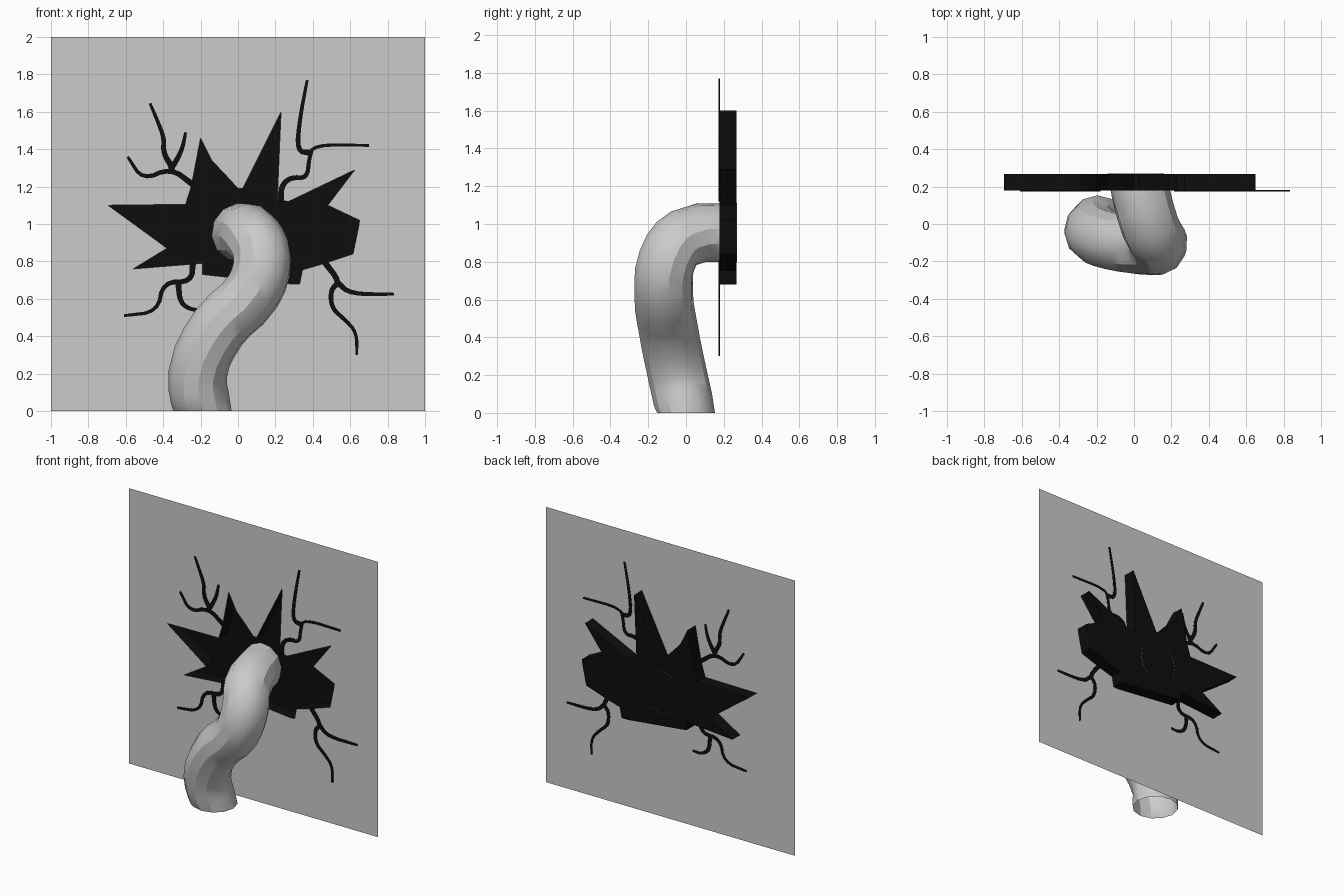
import bpy, bmesh
from mathutils import Vector

if "Cube" in bpy.data.objects:
    bpy.data.objects.remove(bpy.data.objects["Cube"])

WALL_Y, BACK_Y = 0.178, 0.268

black = bpy.data.materials.new("black")
black.diffuse_color = (0.004, 0.004, 0.004, 1)
black.use_nodes = True
black.node_tree.nodes["Principled BSDF"].inputs["Base Color"].default_value = black.diffuse_color


def finish(bm, name, material=None):
    mesh = bpy.data.meshes.new(name)
    bm.to_mesh(mesh)
    bm.free()
    obj = bpy.data.objects.new(name, mesh)
    bpy.context.collection.objects.link(obj)
    if material:
        mesh.materials.append(material)
    return obj


def loop(bm, pts, y):
    return [bm.verts.new((x, y, z)) for x, z in pts]


def pairs(seq):
    return zip(seq, seq[1:] + seq[:1])


# jagged outline of the hole, clockwise from the tallest spike
hole = [(.23, 1.6), (.21, 1.13), (.27, 1.12), (.625, 1.29), (.48, 1.10), (.65, 1.02),
        (.645, .985), (.615, .84), (.465, .79), (.345, .755), (.33, .68), (.28, .68),
        (-.19, .73), (-.19, .79), (-.56, .76), (-.38, .87), (-.42, .90), (-.695, 1.10),
        (-.28, 1.105), (-.25, 1.2), (-.2, 1.46), (-.14, 1.34), (-.055, 1.25),
        (0, 1.19), (.025, 1.19)]

# wall sheet with the hole cut out
bm = bmesh.new()
edges = []
for outline in ([(-1, 0), (1, 0), (1, 2), (-1, 2)], hole):
    edges += [bm.edges.new(p) for p in pairs(loop(bm, outline, WALL_Y))]
bmesh.ops.triangle_fill(bm, edges=edges, use_beauty=True, normal=(0, -1, 0))
finish(bm, "wall")

# dark recess: side walls and back
bm = bmesh.new()
front, back = loop(bm, hole, WALL_Y), loop(bm, hole, BACK_Y)
for (a, b), (c, d) in zip(pairs(front), pairs(back)):
    bm.faces.new((a, b, d, c))
bm.faces.new(back)
bmesh.ops.recalc_face_normals(bm, faces=bm.faces)
bmesh.ops.reverse_faces(bm, faces=bm.faces)
finish(bm, "hole_recess", black)

# cracks: thin tapered ribbons running through the wall
cracks = [
    [(.23, 1.12), (.23, 1.2), (.28, 1.25), (.37, 1.245), (.38, 1.35), (.405, 1.425), (.7, 1.42)],
    [(.39, 1.38), (.315, 1.39), (.33, 1.56), (.37, 1.77)],
    [(-.24, 1.21), (-.36, 1.30), (-.51, 1.235), (-.59, 1.36)],
    [(-.36, 1.29), (-.30, 1.39), (-.28, 1.49)],
    [(-.35, 1.30), (-.40, 1.38), (-.395, 1.46), (-.43, 1.55), (-.47, 1.645)],
    [(-.24, .80), (-.25, .69), (-.40, .69), (-.43, .53), (-.61, .51)],
    [(-.32, .69), (-.31, .58), (-.25, .54), (-.18, .545)],
    [(.46, .80), (.545, .69), (.495, .65), (.50, .55), (.57, .49), (.635, .42), (.635, .30)],
    [(.53, .69), (.60, .625), (.835, .625)],
]


def soften(pts):
    out = [pts[0]]
    for a, b in zip(pts, pts[1:]):
        out += [a.lerp(b, .25), a.lerp(b, .75)]
    return out + [pts[-1]]


bm = bmesh.new()
for path in cracks:
    pts = soften(soften([Vector(p) for p in path]))
    n = len(pts)
    rings = []
    for i, p in enumerate(pts):
        t = (pts[min(i + 1, n - 1)] - pts[max(i - 1, 0)]).normalized()
        off = Vector((-t.y, t.x)) * (.017 - .010 * i / (n - 1))
        rings.append([bm.verts.new((q.x, y, q.y)) for q, y in
                      ((p + off, .173), (p - off, .173), (p - off, .181), (p + off, .181))])
    for r, s in zip(rings, rings[1:]):
        for (a, b), (c, d) in zip(pairs(r), pairs(s)):
            bm.faces.new((a, b, d, c))
    bm.faces.new(rings[0])
    bm.faces.new(rings[-1])
bmesh.ops.recalc_face_normals(bm, faces=bm.faces)
finish(bm, "cracks", black)

# bent pipe: open round tube rising from the floor into the hole
path = [(-.19, 0, 0), (-.215, -.045, .2), (-.1, -.095, .45), (.08, -.118, .64),
        (.13, -.10, .81), (.085, -.01, .925), (.01, .27, .955)]
curve = bpy.data.curves.new("pipe", 'CURVE')
curve.dimensions = '3D'
curve.resolution_u = 3
curve.bevel_depth = 0.157
curve.bevel_resolution = 4
spline = curve.splines.new('BEZIER')
spline.bezier_points.add(len(path) - 1)
for bp, co in zip(spline.bezier_points, path):
    bp.co = co
    bp.handle_left_type = bp.handle_right_type = 'AUTO'
pipe = bpy.data.objects.new("pipe", curve)
bpy.context.collection.objects.link(pipe)
bpy.context.view_layer.objects.active = pipe
pipe.select_set(True)
bpy.ops.object.convert(target='MESH')
pipe = bpy.context.view_layer.objects.active
verts = pipe.data.vertices
for i in range(12):
    verts[i].co.z = 0
    verts[len(verts) - 1 - i].co.y = .27
bpy.ops.object.shade_smooth_by_angle()
